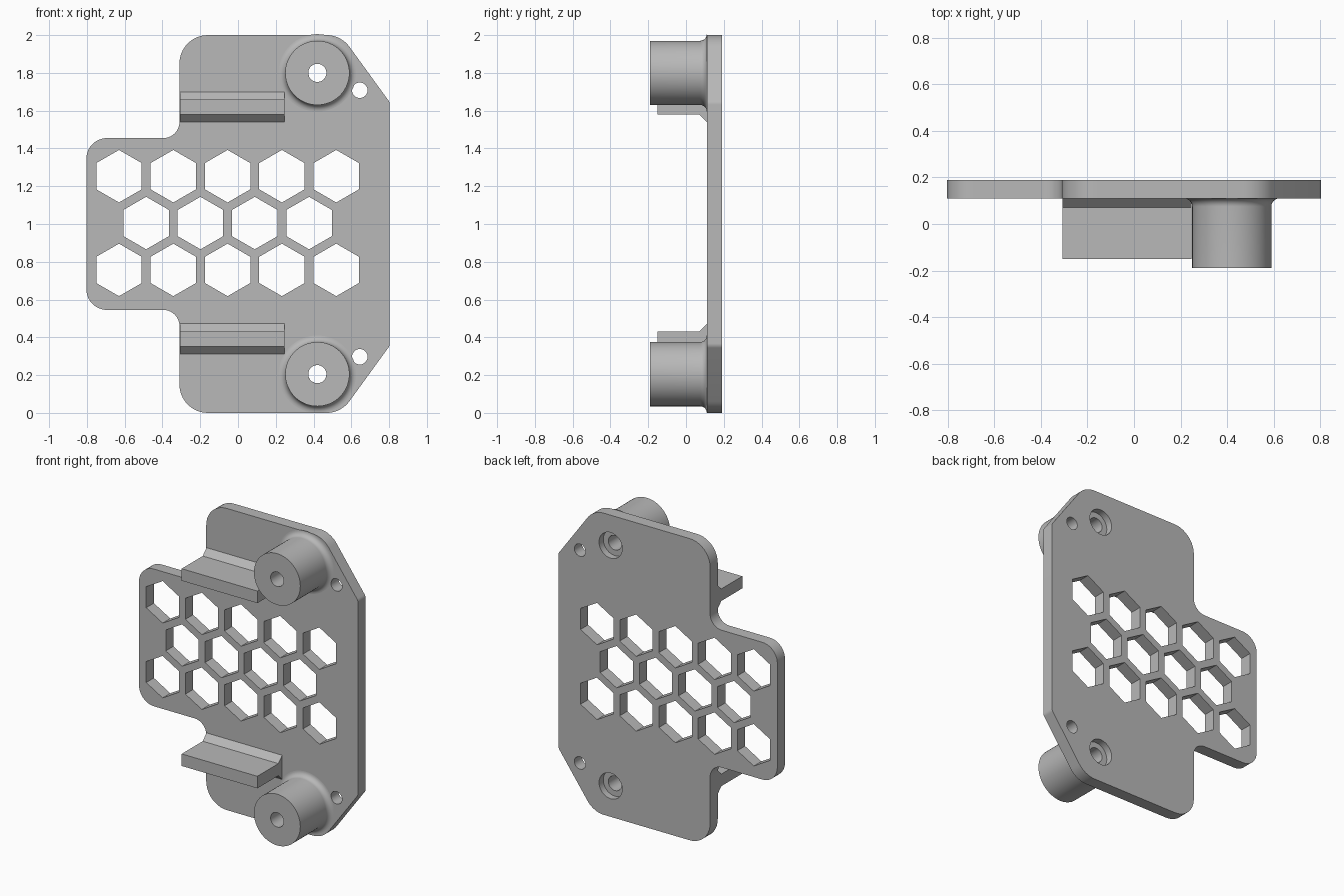
import bpy, bmesh
from math import sin, cos, tan, pi, radians
from mathutils import Vector, Matrix

if "Cube" in bpy.data.objects:
    bpy.data.objects.remove(bpy.data.objects["Cube"])

GREY = (0.48, 0.48, 0.48, 1)
grey = bpy.data.materials.new("plain grey")
grey.use_nodes = True
grey.diffuse_color = GREY
grey.node_tree.nodes["Principled BSDF"].inputs["Base Color"].default_value = GREY

FRONT, BACK, NOSE = 0.11, 0.19, -0.19   # y of plate faces and boss ends
BORE = 0.048


def finish(bm, name):
    bmesh.ops.recalc_face_normals(bm, faces=bm.faces)
    mesh = bpy.data.meshes.new(name)
    bm.to_mesh(mesh)
    bm.free()
    mesh.materials.append(grey)
    obj = bpy.data.objects.new(name, mesh)
    bpy.context.collection.objects.link(obj)
    return obj


def activate(obj):
    bpy.ops.object.select_all(action='DESELECT')
    obj.select_set(True)
    bpy.context.view_layer.objects.active = obj


def smooth(obj):
    activate(obj)
    bpy.ops.object.shade_smooth_by_angle(angle=radians(30))


def prism(bm, points, offset):
    """Extrude a flat 3D polygon along an offset."""
    face = bm.faces.new([bm.verts.new(p) for p in points])
    new = bmesh.ops.extrude_face_region(bm, geom=[face])["geom"]
    bmesh.ops.translate(bm, vec=offset,
                        verts=[g for g in new if isinstance(g, bmesh.types.BMVert)])


def rounded(corners, steps=10):
    """Fillet every (x, z, radius) corner of an outline."""
    out = []
    for i, (x, z, r) in enumerate(corners):
        p = Vector((x, z))
        a = (Vector(corners[i - 1][:2]) - p).normalized()
        b = (Vector(corners[(i + 1) % len(corners)][:2]) - p).normalized()
        half = a.angle(b) / 2
        centre = p + (a + b).normalized() * r / sin(half)
        start = p + a * r / tan(half) - centre
        sweep = start.angle_signed(p + b * r / tan(half) - centre)
        for k in range(steps + 1):
            out.append(centre + Matrix.Rotation(-sweep * k / steps, 2) @ start)
    return out


def ring(x, y, z, r, n):
    """Polygon around the y axis, with a corner pointing up."""
    return [(x + r * sin(2 * pi * k / n), y, z + r * cos(2 * pi * k / n)) for k in range(n)]


# Plate outline: lower half, mirrored to the upper half
lower = [(-0.803, 0.545, 0.11), (-0.31, 0.545, 0.085), (-0.31, 0, 0.15),
         (0.545, 0, 0.15), (0.803, 0.355, 0.04)]
outline = lower + [(x, 2 - z, r) for x, z, r in reversed(lower)]
bm = bmesh.new()
prism(bm, [(p.x, FRONT, p.y) for p in rounded(outline)], (0, BACK - FRONT, 0))
plate = finish(bm, "base_plate")

# Cutters: honeycomb windows, small holes and screw holes
bm = bmesh.new()
for row in (-1, 0, 1):
    count = 4 if row == 0 else 5
    for i in range(count):
        x = -0.055 + 0.2875 * (i - (count - 1) / 2)
        x += 0 if row else 0.0
        prism(bm, ring(x, 0, 1.005 + row * 0.248, 0.139, 6), (0, 0.3, 0))
for z in (0.205, 1.8):
    prism(bm, ring(0.42, 0, z, BORE, 48), (0, 0.3, 0))
for z in (0.297, 1.708):
    prism(bm, ring(0.645, 0, z, 0.041, 32), (0, 0.3, 0))
holes = finish(bm, "hole_cutter")

bm = bmesh.new()
for z in (0.205, 1.8):
    prism(bm, ring(0.42, BACK - 0.045, z, 0.085, 48), (0, 0.2, 0))
recesses = finish(bm, "recess_cutter")

for cutter in (holes, recesses):
    cutter.hide_render = True
    activate(plate)
    mod = plate.modifiers.new("cut", 'BOOLEAN')
    mod.operation, mod.solver, mod.object = 'DIFFERENCE', 'EXACT', cutter
    bpy.ops.object.modifier_apply(modifier=mod.name)
    bpy.data.objects.remove(cutter)
smooth(plate)


# Hollow bosses with a filleted foot, turned around the y axis
def boss(name, z, r=0.17, fillet=0.035):
    profile = [(BORE, FRONT), (BORE, NOSE), (r, NOSE)]
    profile += [(r + fillet * (1 - cos(t)), FRONT - fillet * (1 - sin(t)))
                for t in [pi / 2 * k / 8 for k in range(9)]]
    bm = bmesh.new()
    verts = [bm.verts.new((0.42 + px, py, z)) for px, py in profile]
    edges = [bm.edges.new((v, verts[(i + 1) % len(verts)])) for i, v in enumerate(verts)]
    bmesh.ops.spin(bm, geom=verts + edges, cent=(0.42, 0, z), axis=(0, 1, 0),
                   angle=2 * pi, steps=64, use_merge=True)
    bmesh.ops.remove_doubles(bm, verts=bm.verts, dist=0.0001)
    smooth(finish(bm, name))


boss("lower_boss", 0.205)
boss("upper_boss", 1.8)


# Shelf tabs with a flared root
def tab(name, z, t=0.04, flare=0.04):
    side = [(FRONT, t + flare), (FRONT - flare, t), (-0.15, t)]
    side += [(y, -h) for y, h in reversed(side)]
    bm = bmesh.new()
    prism(bm, [(-0.308, y, z + h) for y, h in side], (0.555, 0, 0))
    finish(bm, name)


tab("lower_tab", 0.392)
tab("upper_tab", 1.62)
